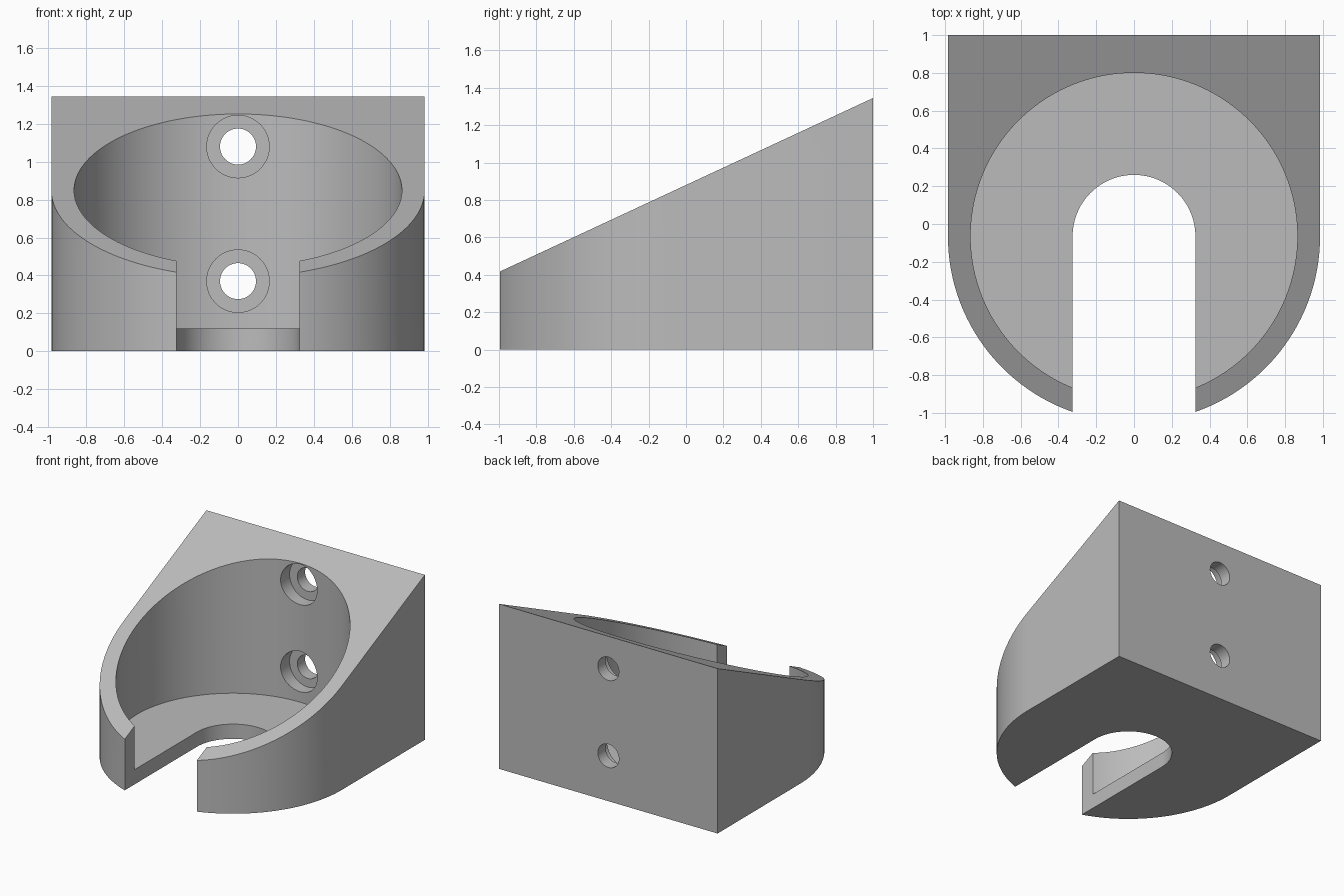
import bpy, bmesh, math
from mathutils import Matrix

if "Cube" in bpy.data.objects:
    bpy.data.objects.remove(bpy.data.objects["Cube"], do_unlink=True)

CY = -0.065          # shared centre of the round shapes
OUTER, BORE, SLOT = 0.985, 0.865, 0.325

grey = bpy.data.materials.new("plain grey")
grey.use_nodes = True
grey.diffuse_color = (0.5, 0.5, 0.5, 1)
grey.node_tree.nodes["Principled BSDF"].inputs["Base Color"].default_value = (0.5, 0.5, 0.5, 1)


def arc(radius, start, end, steps):
    angles = [math.radians(start + (end - start) * i / steps) for i in range(steps + 1)]
    return [(radius * math.cos(a), CY + radius * math.sin(a)) for a in angles]


def prism(name, outline, bottom, top):
    """Extrude an outline upward; top gives the height at each y."""
    bm = bmesh.new()
    base = bm.faces.new([bm.verts.new((x, y, bottom)) for x, y in outline])
    lid = bmesh.ops.extrude_face_region(bm, geom=[base], use_keep_orig=True)["geom"]
    for v in lid:
        if isinstance(v, bmesh.types.BMVert):
            v.co.z = top(v.co.y)
    bmesh.ops.recalc_face_normals(bm, faces=bm.faces)
    return finish(name, bm)


def rod(name, radius, y0, y1, z):
    """Cylinder lying along y."""
    bm = bmesh.new()
    place = Matrix.Translation((0, (y0 + y1) / 2, z)) @ Matrix.Rotation(math.pi / 2, 4, "X")
    bmesh.ops.create_cone(bm, cap_ends=True, segments=48, radius1=radius,
                          radius2=radius, depth=y1 - y0, matrix=place)
    return finish(name, bm)


def finish(name, bm):
    mesh = bpy.data.meshes.new(name)
    bm.to_mesh(mesh)
    bm.free()
    mesh.materials.append(grey)
    obj = bpy.data.objects.new(name, mesh)
    bpy.context.collection.objects.link(obj)
    return obj


# Wedge body: square back, round front, sloping top
body = prism("holder_body", arc(OUTER, 180, 360, 96) + [(OUTER, 1), (-OUTER, 1)],
             0, lambda y: 0.88 + 0.465 * y)

# Round pocket above the floor, and the open slot through the front
cutters = [
    prism("pocket_cutter", arc(BORE, 0, 360, 160)[:-1], 0.12, lambda y: 2),
    prism("slot_cutter", arc(SLOT, 0, 180, 48) + [(-SLOT, -1.3), (SLOT, -1.3)],
          -0.5, lambda y: 2.2),
]

# Counterbored screw holes in the back wall
for z in (0.37, 1.08):
    cutters.append(rod("screw_head_cutter", 0.165, 0.5, 0.9, z))
    cutters.append(rod("screw_hole_cutter", 0.095, 0.6, 1.2, z))

bpy.ops.object.select_all(action="DESELECT")
bpy.context.view_layer.objects.active = body
body.select_set(True)
for cutter in cutters:
    cutter.hide_render = True
    cut = body.modifiers.new("cut", "BOOLEAN")
    cut.operation = "DIFFERENCE"
    cut.solver = "EXACT"
    cut.object = cutter
    bpy.ops.object.modifier_apply(modifier=cut.name)
    bpy.data.objects.remove(cutter, do_unlink=True)

bpy.ops.object.shade_smooth_by_angle(angle=math.radians(30))
